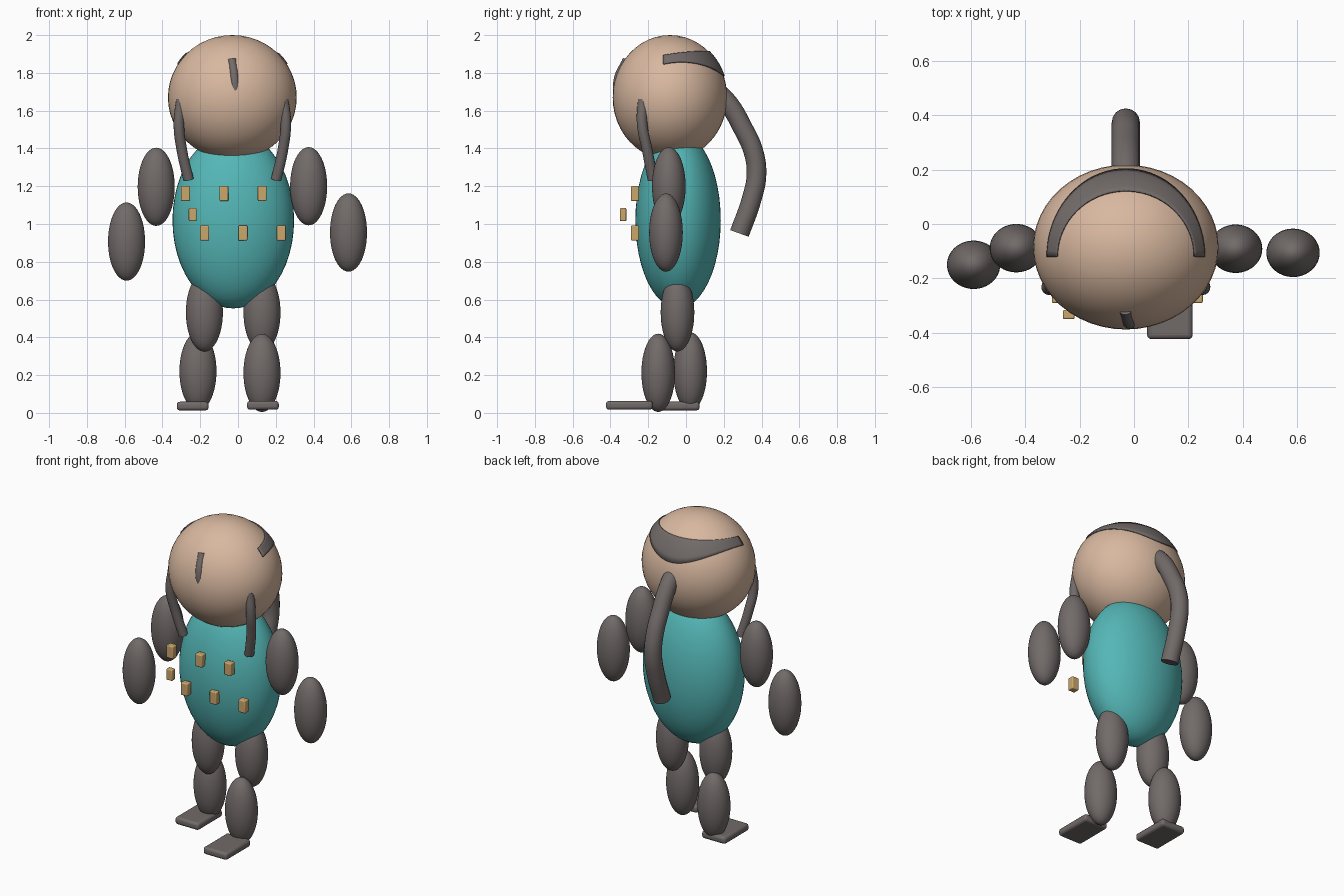
import bpy, bmesh, math
from mathutils import Vector

if "Cube" in bpy.data.objects:
    bpy.data.objects.remove(bpy.data.objects["Cube"])


def material(name, rgb):
    m = bpy.data.materials.new(name)
    m.diffuse_color = (*rgb, 1)
    m.use_nodes = True
    m.node_tree.nodes["Principled BSDF"].inputs["Base Color"].default_value = m.diffuse_color
    return m


SKIN = material("skin", (0.69, 0.48, 0.35))
TEAL = material("teal", (0.09, 0.47, 0.47))
GRAY = material("warm_gray", (0.165, 0.145, 0.14))
TAN = material("tan", (0.60, 0.39, 0.15))


def finish(ob, name, mat):
    ob.name = name
    ob.data.materials.clear()
    ob.data.materials.append(mat)
    bpy.ops.object.select_all(action='DESELECT')
    ob.select_set(True)
    bpy.context.view_layer.objects.active = ob
    bpy.ops.object.shade_smooth_by_angle(angle=math.radians(40))
    return ob


def ellipsoid(name, loc, radii, mat):
    bpy.ops.mesh.primitive_uv_sphere_add(segments=48, ring_count=24, location=loc)
    ob = bpy.context.object
    ob.scale = radii
    bpy.ops.object.transform_apply(location=False, rotation=False, scale=True)
    return finish(ob, name, mat)


def block(name, loc, size, bevel, mat):
    bpy.ops.mesh.primitive_cube_add(size=1, location=loc)
    ob = bpy.context.object
    ob.scale = size
    bpy.ops.object.transform_apply(location=False, rotation=False, scale=True)
    mod = ob.modifiers.new("rounded", 'BEVEL')
    mod.width, mod.segments = bevel, 3
    return finish(ob, name, mat)


def tube(name, points, radius, mat):
    cu = bpy.data.curves.new(name, 'CURVE')
    cu.dimensions = '3D'
    cu.bevel_depth, cu.bevel_resolution = radius, 6
    cu.resolution_u, cu.use_fill_caps = 10, True
    sp = cu.splines.new('BEZIER')
    sp.bezier_points.add(len(points) - 1)
    for bp, p in zip(sp.bezier_points, points):
        bp.co = p
        bp.handle_left_type = bp.handle_right_type = 'AUTO'
    ob = bpy.data.objects.new(name, cu)
    bpy.context.collection.objects.link(ob)
    bpy.ops.object.select_all(action='DESELECT')
    ob.select_set(True)
    bpy.context.view_layer.objects.active = ob
    bpy.ops.object.convert(target='MESH')
    return finish(bpy.context.object, name, mat)


# Head and body
HEAD, HEAD_R = Vector((-0.03, -0.085, 1.67)), Vector((0.341, 0.303, 0.33))
ellipsoid("head", HEAD, HEAD_R, SKIN)
ellipsoid("body", (-0.025, -0.042, 1.02), (0.322, 0.226, 0.467), TEAL)

# Arms and legs
LIMB = (0.098, 0.089, 0.207)
for name, loc in {
    "left_upper_arm": (-0.433, -0.089, 1.197),
    "right_upper_arm": (0.374, -0.091, 1.20),
    "left_forearm": (-0.59, -0.15, 0.907),
    "right_forearm": (0.585, -0.106, 0.955),
    "left_thigh": (-0.178, -0.045, 0.532),
    "right_thigh": (0.127, -0.045, 0.532),
    "left_shin": (-0.212, 0.022, 0.22),
    "right_shin": (0.127, -0.147, 0.212),
}.items():
    ellipsoid(name, loc, LIMB, GRAY)

# Feet
block("left_foot", (-0.24, -0.052, 0.036), (0.168, 0.247, 0.046), 0.016, GRAY)
block("right_foot", (0.132, -0.30, 0.040), (0.168, 0.247, 0.046), 0.016, GRAY)

# Long lock at the back of the head
tube("back_lock", [(-0.03, 0.15, 1.715), (-0.03, 0.23, 1.63), (-0.03, 0.30, 1.51),
                   (-0.03, 0.357, 1.383), (-0.03, 0.373, 1.26),
                   (-0.03, 0.347, 1.13), (-0.03, 0.283, 0.95)], 0.052, GRAY)

# Side locks, mirrored about the head centre
for name, s in (("left_side_lock", -1), ("right_side_lock", 1)):
    tube(name, [(-0.03 + s * 0.27, -0.228, 1.66), (-0.03 + s * 0.283, -0.232, 1.53),
                (-0.03 + s * 0.267, -0.205, 1.39), (-0.03 + s * 0.232, -0.175, 1.235)],
         0.028, GRAY)

# Forehead lock, mostly sunk into the head
tube("forehead_lock", [(-0.032, -0.312, 1.868), (-0.018, -0.36, 1.76),
                       (-0.012, -0.352, 1.64)], 0.024, GRAY)

# Hair band following the head surface, wider at the back
bm = bmesh.new()
rows = []
STEPS, ACROSS = 40, 6
for i in range(STEPS + 1):
    t = math.pi * i / STEPS
    row = []
    for j in range(ACROSS + 1):
        k = j / ACROSS
        x = (0.25 + 0.037 * k) * math.cos(t)
        y = -0.035 + (0.24 + 0.08 * k) * math.sin(t)
        r2 = (x / HEAD_R.x) ** 2 + (y / HEAD_R.y) ** 2
        z = HEAD_R.z * math.sqrt(max(0, 1 - r2))
        row.append(bm.verts.new(HEAD + Vector((x, y, z)) * 1.008))
    rows.append(row)
for a, b in zip(rows, rows[1:]):
    for j in range(ACROSS):
        bm.faces.new((a[j], a[j + 1], b[j + 1], b[j]))
bmesh.ops.recalc_face_normals(bm, faces=bm.faces)
me = bpy.data.meshes.new("hair_band")
bm.to_mesh(me)
bm.free()
band = bpy.data.objects.new("hair_band", me)
bpy.context.collection.objects.link(band)
mod = band.modifiers.new("thickness", 'SOLIDIFY')
mod.thickness, mod.offset = 0.006, 0
finish(band, "hair_band", GRAY)

# Small blocks across the chest in two staggered rows, plus one in front
for r, (x0, z) in enumerate(((-0.278, 1.162), (-0.177, 0.952))):
    for c in range(3):
        block(f"chest_block_{r}_{c}", (x0 + 0.203 * c, -0.27, z),
              (0.048, 0.042, 0.08), 0.006, TAN)
block("front_block", (-0.24, -0.333, 1.05), (0.042, 0.034, 0.07), 0.006, TAN)
